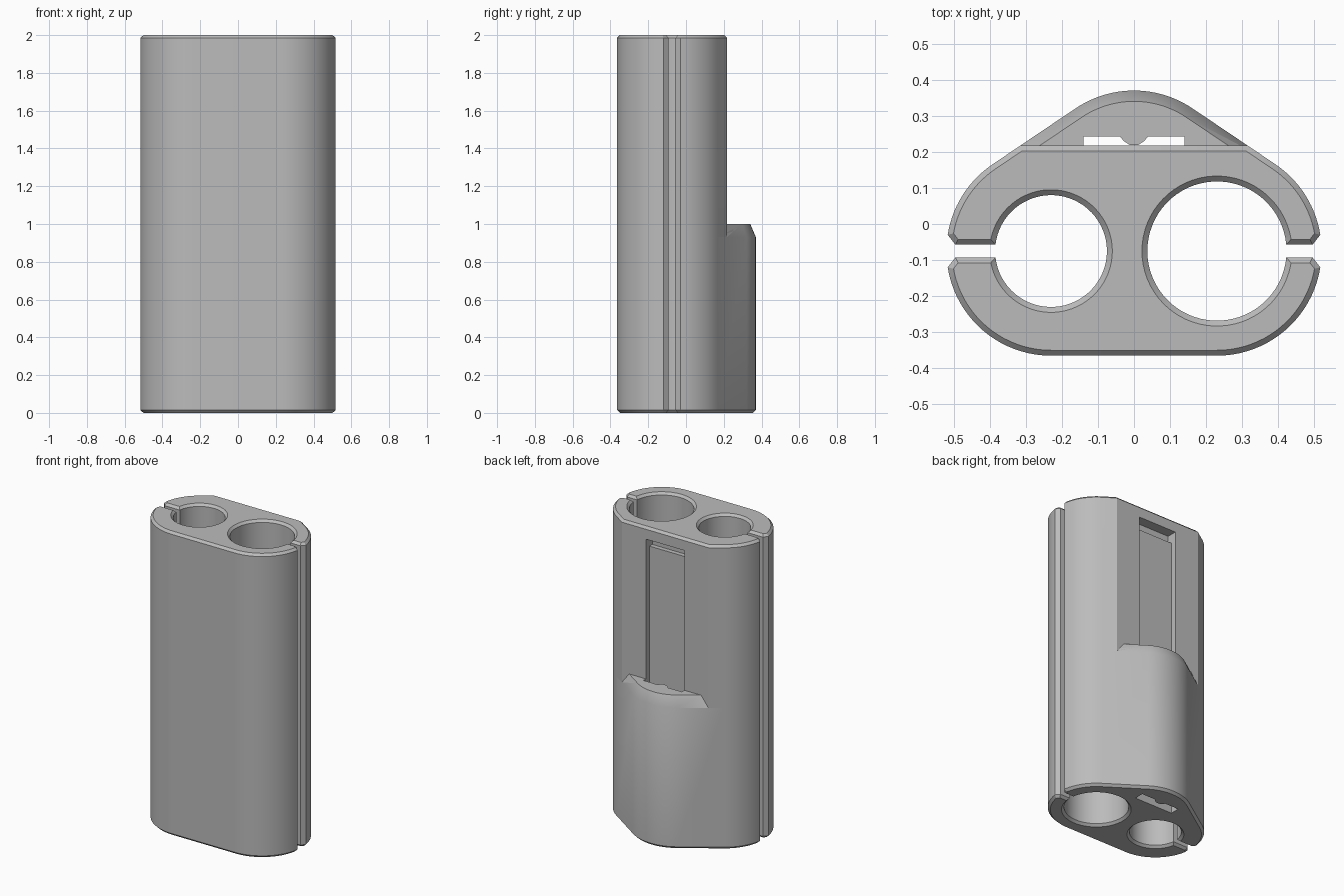
import bpy, bmesh
from math import sin, cos, asin, atan2, pi
from mathutils import Vector

cube = bpy.data.objects.get("Cube")
if cube:
    bpy.data.objects.remove(cube)

grey = bpy.data.materials.new("plain grey")
grey.use_nodes = True
COLOUR = (0.5, 0.5, 0.5, 1)
grey.diffuse_color = COLOUR
grey.node_tree.nodes["Principled BSDF"].inputs["Base Color"].default_value = COLOUR

R = 0.29                      # outer corner radius
CX, CY = 0.23, -0.075         # bore centres
PEAK = 0.08                   # centre of the rear hump arc
BACK = 0.217                  # flat rear face
SLIT, FLARE = 0.0175, 0.045   # half widths of the side slit
SLOPE = atan2(CX, PEAK - CY)  # direction of the sloped rear flank


def arc(cx, cy, r, a, b, n):
    return [(cx + r * cos(a + (b - a) * i / n), cy + r * sin(a + (b - a) * i / n))
            for i in range(n + 1)]


def flank_x(y):
    """Half width of the sloped flank at depth y."""
    return CX + R * cos(SLOPE) - (y - CY - R * sin(SLOPE)) * CX / (PEAK - CY)


def half_section(bore):
    """Right half of the body section, front to back, with its open bore."""
    f, b = asin(FLARE / R), asin(SLIT / bore)
    pts = arc(CX, CY, R, -pi / 2, -f, 20)
    pts.append((0.495, CY - SLIT))
    pts += arc(CX, CY, bore, -b, b - 2 * pi, 64)
    pts.append((0.495, CY + SLIT))
    pts += arc(CX, CY, R, f, SLOPE, 14)
    pts.append((flank_x(BACK), BACK))
    return pts


def inset(pts, d):
    """Mitred inward offset of a counterclockwise outline."""
    out = []
    for i, p in enumerate(pts):
        p, a, b = Vector(p), Vector(pts[i - 1]), Vector(pts[(i + 1) % len(pts)])
        u, v = (p - a).normalized(), (b - p).normalized()
        m, n = Vector((-u.y, u.x)), Vector((-v.y, v.x))
        out.append(tuple(p + (m + n) * d / (1 + m.dot(n))))
    return out


def prism(name, pts, layers):
    """Stack the outline in layers of (height, inset) and cap both ends."""
    bm = bmesh.new()
    rings = [[bm.verts.new((x, y, z)) for x, y in inset(pts, d)] for z, d in layers]
    n = len(pts)
    for lo, hi in zip(rings, rings[1:]):
        for i in range(n):
            j = (i + 1) % n
            bm.faces.new((lo[i], lo[j], hi[j], hi[i]))
    bm.faces.new(rings[0][::-1])
    bm.faces.new(rings[-1])
    me = bpy.data.meshes.new(name)
    bm.to_mesh(me)
    bm.free()
    me.materials.append(grey)
    ob = bpy.data.objects.new(name, me)
    bpy.context.collection.objects.link(ob)
    return ob


def combine(target, other, operation):
    mod = target.modifiers.new(operation.lower(), "BOOLEAN")
    mod.operation, mod.object, mod.solver = operation, other, "EXACT"
    bpy.context.view_layer.objects.active = target
    bpy.ops.object.modifier_apply(modifier=mod.name)
    bpy.data.objects.remove(other)


# Body with two bores of different size, each split by a side slit
section = half_section(0.193) + [(-x, y) for x, y in reversed(half_section(0.155))]
body = prism("double_holder_body", section,
             [(0, 0.015), (0.015, 0), (1.985, 0), (2, 0.015)])

# Rear hump over the lower half, with a tapered top
base = 0.17
hump_pts = [(flank_x(base), base)] + arc(0, PEAK, R, SLOPE, pi - SLOPE, 24)
hump_pts.append((-flank_x(base), base))
hump = prism("rear_hump", hump_pts, [(0, 0.015), (0.015, 0), (0.93, 0), (1, 0.03)])
combine(body, hump, "UNION")

# Clip channel running down through the hump, leaving a small centre ridge
side = [(0.14, 0.18), (0.14, 0.243), (0.04, 0.243), (0.028, 0.23), (0.012, 0.219)]
channel = side + [(-x, y) for x, y in reversed(side)]
combine(body, prism("clip_channel", channel, [(-0.1, 0), (1.92, 0)]), "DIFFERENCE")

# Deeper catch at the top of the channel
catch = [(-0.14, 0.15), (0.14, 0.15), (0.14, 0.2), (-0.14, 0.2)]
combine(body, prism("clip_catch", catch, [(1.86, 0), (1.92, 0)]), "DIFFERENCE")

bpy.ops.object.select_all(action="DESELECT")
body.select_set(True)
bpy.context.view_layer.objects.active = body
bpy.ops.object.shade_smooth_by_angle(angle=pi / 6)
